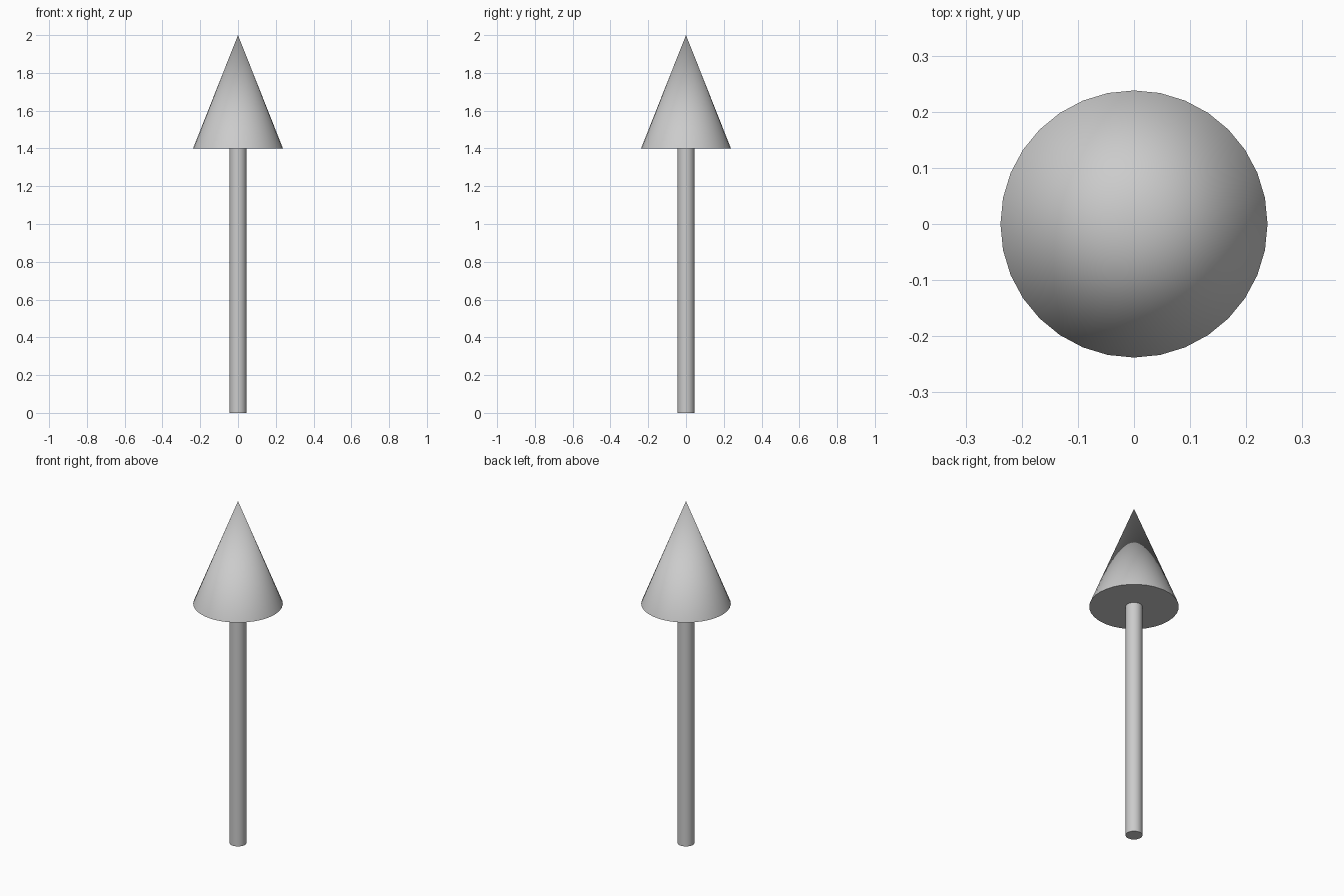
import bpy
import math

if "Cube" in bpy.data.objects:
    bpy.data.objects.remove(bpy.data.objects["Cube"])

SIDES = 32


def tapered(name, r_bottom, r_top, z0, z1):
    """Upright capped cylinder or cone between two heights."""
    bpy.ops.mesh.primitive_cone_add(
        vertices=SIDES, radius1=r_bottom, radius2=r_top,
        depth=z1 - z0, location=(0, 0, (z0 + z1) / 2))
    obj = bpy.context.object
    obj.name = name
    bpy.ops.object.shade_smooth_by_angle(angle=math.radians(30))
    return obj


# Slim round shaft
tapered("arrow_shaft", 0.045, 0.045, 0.0, 1.4)

# Pointed conical head
tapered("arrow_head", 0.238, 0.0, 1.4, 2.0)
